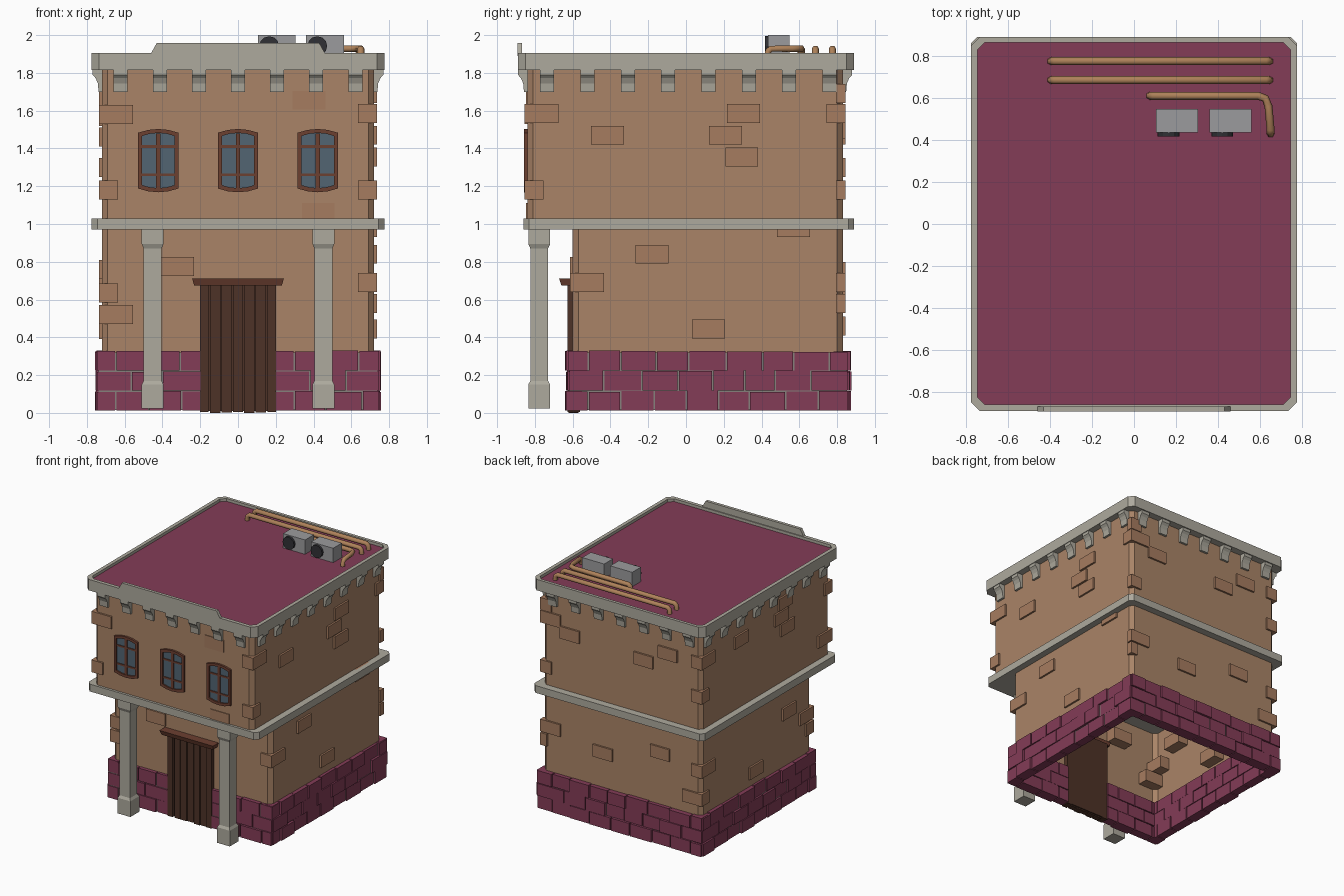
import bpy, bmesh, math, random
from mathutils import Matrix, Vector

if "Cube" in bpy.data.objects:
    bpy.data.objects.remove(bpy.data.objects["Cube"])

random.seed(4)


def mat(name, c):
    m = bpy.data.materials.new(name)
    m.diffuse_color = (*c, 1)
    m.use_nodes = True
    m.node_tree.nodes["Principled BSDF"].inputs["Base Color"].default_value = m.diffuse_color
    return m


WALL = mat("plaster", (0.40, 0.23, 0.135))
BRICK = mat("clay_brick", (0.38, 0.20, 0.115))
MAROON = mat("maroon", (0.23, 0.045, 0.095))
STONE = mat("stone", (0.42, 0.40, 0.34))
MORTAR = mat("mortar", (0.24, 0.22, 0.20))
WOOD = mat("dark_wood", (0.075, 0.032, 0.02))
FRAME = mat("window_wood", (0.15, 0.05, 0.03))
GLASS = mat("glass", (0.085, 0.13, 0.17))
COPPER = mat("copper", (0.42, 0.22, 0.10))
METAL = mat("metal", (0.33, 0.33, 0.34))
DARK = mat("fan_black", (0.03, 0.03, 0.035))


def finish(name, bm, m):
    bmesh.ops.recalc_face_normals(bm, faces=bm.faces)
    me = bpy.data.meshes.new(name)
    bm.to_mesh(me)
    bm.free()
    me.materials.append(m)
    ob = bpy.data.objects.new(name, me)
    bpy.context.collection.objects.link(ob)
    return ob


def loft(name, rings, m, start=True, end=True):
    """Skin a list of equal-length point loops, optionally capping the ends."""
    bm = bmesh.new()
    vs = [[bm.verts.new(p) for p in r] for r in rings]
    n = len(vs[0])
    for a, b in zip(vs, vs[1:]):
        for i in range(n):
            j = (i + 1) % n
            bm.faces.new((a[i], a[j], b[j], b[i]))
    if start:
        bm.faces.new(vs[0])
    if end:
        bm.faces.new(vs[-1])
    return finish(name, bm, m)


def rect(x, y0, y1, z, c=0.03, cx=0):
    """Rectangle loop with chamfered corners, half-width x."""
    if c == 0:
        return [(cx - x, y0, z), (cx + x, y0, z), (cx + x, y1, z), (cx - x, y1, z)]
    return [(cx - x + c, y0, z), (cx + x - c, y0, z), (cx + x, y0 + c, z), (cx + x, y1 - c, z),
            (cx + x - c, y1, z), (cx - x + c, y1, z), (cx - x, y1 - c, z), (cx - x, y0 + c, z)]


def boxes(name, items, m):
    """One mesh from (x0, x1, y0, y1, z0, z1) boxes."""
    bm = bmesh.new()
    for x0, x1, y0, y1, z0, z1 in items:
        M = Matrix.Translation(((x0 + x1) / 2, (y0 + y1) / 2, (z0 + z1) / 2))
        bmesh.ops.create_cube(bm, size=1, matrix=M @ Matrix.Diagonal((x1 - x0, y1 - y0, z1 - z0, 1)))
    return finish(name, bm, m)


# walls, ledge, cornice and roof
loft("lower_wall", [rect(.72, -.60, .83, z) for z in (.02, .975)], WALL, False, False)
loft("upper_wall", [rect(.72, -.84, .83, z) for z in (1.02, 1.83)], WALL, False, False)
loft("floor_ledge", [rect(.775, -.86, .89, z) for z in (.97, 1.03)], STONE)
loft("cornice", [rect(.775, -.89, .89, 1.815, .04), rect(.775, -.89, .89, 1.905, .04),
                 rect(.745, -.86, .865, 1.905, .035), rect(.745, -.86, .865, 1.88, .035)], STONE, True, False)
loft("roof", [rect(.745, -.86, .865, z, .035) for z in (1.87, 1.882)], MAROON)
par = [(-.46, 1.89), (.46, 1.89), (.46, 1.905), (.43, 1.958), (-.43, 1.958), (-.46, 1.905)]
loft("front_parapet", [[(x, y, z) for x, z in par] for y in (-.893, -.868)], STONE)

# corbels under the cornice
prof = [(-.02, 1.82), (.05, 1.82), (.05, 1.79), (.034, 1.772), (.022, 1.745), (.018, 1.70), (-.02, 1.70)]


def corbel(bm, x, y, ang):
    M = Matrix.Translation((x, y, 0)) @ Matrix.Rotation(ang, 4, 'Z')
    a, b = ([bm.verts.new(M @ Vector((o, s, z))) for o, z in prof] for s in (-.037, .037))
    bm.faces.new(a)
    bm.faces.new(b)
    for i in range(len(prof)):
        j = (i + 1) % len(prof)
        bm.faces.new((a[i], a[j], b[j], b[i]))


bm = bmesh.new()
for i in range(7):
    x = (i - 3) * .207
    corbel(bm, x, -.84, -math.pi / 2)
    corbel(bm, x, .83, math.pi / 2)
for i in range(8):
    y = -.735 + i * .2135
    corbel(bm, .72, y, 0)
    corbel(bm, -.72, y, math.pi)
finish("corbels", bm, STONE)

# stone base: mortar core with three courses of bricks
rows, g = [], .004
for r in range(3):
    z0 = .012 + r * .106
    z1 = z0 + .102

    def course(a, b, add):
        p = a
        step = .185
        nxt = a + (step if r % 2 else step * .55)
        while p < b - .01:
            if b - nxt < .08:
                nxt = b
            d = random.uniform(-.012, .008)
            add(p + g, nxt - g, d, z1 + random.uniform(-.004, .004))
            p, nxt = nxt, nxt + step * random.uniform(.85, 1.1)

    for a, b in ((-.75, -.195), (.195, .75)):
        course(a, b, lambda p, q, d, t: rows.append((p, q, -.635 - d, -.55, z0, t)))
    course(-.75, .75, lambda p, q, d, t: rows.append((p, q, .78, .868 + d, z0, t)))
    course(-.62, .86, lambda p, q, d, t: rows.append((.67, .75 + d, p, q, z0, t)))
    course(-.62, .86, lambda p, q, d, t: rows.append((-.75 - d, -.67, p, q, z0, t)))
boxes("base_bricks", rows, MAROON)
e = .738
boxes("base_mortar", [(.725, e, -.615, .85, .016, .32), (-e, -.725, -.615, .85, .016, .32),
                      (-e, e, .835, .852, .016, .32), (-e, -.19, -.62, -.605, .016, .32),
                      (.19, e, -.62, -.605, .016, .32)], MORTAR)

# loose bricks showing through the plaster: (position along wall, height)
h, w, t, d = .05, .087, .015, .09
loose = []
for u, z in [(-.32, .775), (.375, 1.655), (.425, 1.06)]:
    f = -.60 if z < 1 else -.84
    loose.append((u - w, u + w, f - (t if z < 1 else .006), f + d, z - h, z + h))
for u, z in [(.17, .61), (.47, 1.5), (-.2, 1.47), (-.42, 1.58), (-.35, .75)]:
    loose.append((u - w, u + w, .83 - d, .83 + t, z - h, z + h))
for u, z in [(-.415, 1.47), (.305, 1.585), (.21, 1.47), (.295, 1.355), (.57, .98), (-.18, .84), (.12, .445)]:
    loose.append((.72 - d, .72 + t, u - w, u + w, z - h, z + h))
for u, z in [(.32, 1.585), (-.25, 1.68), (-.2, 1.57), (-.28, 1.46), (.13, .44), (-.3, .76)]:
    loose.append((-.72 - t, -.72 + d, u - w, u + w, z - h, z + h))
# corner bricks: side x, side y, height, length along x, length along y
for sx, sy, z, lx, ly in [(-1, -1, .52, .18, .1), (-1, -1, .635, .1, .18), (1, -1, .69, .1, .18),
                          (-1, -1, 1.58, .18, .1), (1, -1, 1.585, .1, .18), (1, -1, 1.18, .1, .1),
                          (-1, -1, 1.18, .1, .18), (1, 1, 1.585, .18, .1), (1, 1, 1.69, .1, .05),
                          (1, 1, .69, .18, .05), (1, 1, .58, .06, .05), (1, 1, 1.18, .1, .05),
                          (-1, 1, 1.58, .1, .18), (-1, 1, 1.3, .1, .1), (-1, 1, .69, .1, .18),
                          (-1, 1, .46, .18, .1)]:
    f = .83 if sy > 0 else (.60 if z < 1 else .84)
    xs = sorted((sx * (.72 + t), sx * (.735 - lx)))
    ys = sorted((sy * (f + t), sy * (f + t - ly)))
    loose.append((*xs, *ys, z - h, z + h))
boxes("wall_bricks", loose, BRICK)


# arched windows
def arch(hw, z0, z1, bow, y, cx):
    us = [-1, -.5, 0, .5, 1]
    return ([(cx + u * hw, y, z0 + bow * u * u) for u in us] +
            [(cx + u * hw, y, z1 - bow * u * u) for u in reversed(us)])


for k, cx in enumerate((-.422, 0, .422)):
    n = f"_{k + 1}"
    out, inn = (.107, 1.168, 1.503, .02), (.086, 1.19, 1.482, .016)
    loft("window_frame" + n, [arch(*out, -.83, cx), arch(*out, -.857, cx),
                              arch(*inn, -.857, cx), arch(*inn, -.843, cx)], FRAME, True, False)
    loft("window_glass" + n, [arch(*inn, y, cx) for y in (-.842, -.846)], GLASS)
    boxes("window_bars" + n, [(cx - .011, cx + .011, -.854, -.842, 1.19, 1.48)] +
          [(cx - .088, cx + .088, -.852, -.842, z - .007, z + .007) for z in (1.26, 1.41)], FRAME)

# porch columns
for s, n in ((-1, "left_column"), (1, "right_column")):
    loft(n, [rect(r, -.777 - r, -.777 + r, z, 0, s * .452) for r, z in
             ((.058, .022), (.058, .15), (.047, .17), (.047, .87), (.058, .895), (.058, .975))], STONE)

# door
boxes("door_frame", [(-.2, -.155, -.628, -.56, .006, .68), (.155, .2, -.628, -.56, .006, .68)], WOOD)
boxes("door_planks", [(-.147 + i * .06, -.093 + i * .06, -.617 - .004 * (i % 2), -.57,
                       .002 * (i % 3), .68) for i in range(5)], WOOD)
boxes("door_backing", [(-.16, .16, -.605, -.56, .01, .68)], WOOD)
loft("door_lintel", [rect(.232, -.66, -.57, .675, 0), rect(.243, -.672, -.57, .712, 0)], FRAME)

# rooftop cooling units with fans
for k, x in enumerate((.105, .36)):
    boxes(f"cooling_unit_{k + 1}", [(x, x + .2, .435, .548, 1.875, 2.0)], METAL)
    bm = bmesh.new()
    M = Matrix.Translation((x + .06, .427, 1.942)) @ Matrix.Rotation(math.pi / 2, 4, 'X')
    bmesh.ops.create_cone(bm, cap_ends=True, segments=12, radius1=.052, radius2=.052, depth=.02, matrix=M)
    finish(f"cooling_fan_{k + 1}", bm, DARK)


# rooftop pipes
def pipe(name, pts):
    c = bpy.data.curves.new(name, 'CURVE')
    c.dimensions = '3D'
    c.bevel_depth, c.bevel_resolution, c.use_fill_caps = .019, 1, True
    s = c.splines.new('POLY')
    s.points.add(len(pts) - 1)
    for p, q in zip(s.points, pts):
        p.co = (*q, 1)
    c.materials.append(COPPER)
    ob = bpy.data.objects.new(name, c)
    bpy.context.collection.objects.link(ob)
    bpy.ops.object.select_all(action='DESELECT')
    ob.select_set(True)
    bpy.context.view_layer.objects.active = ob
    bpy.ops.object.convert(target='MESH')


zt, zb = 1.928, 1.88
for n, y in (("back_pipe", .775), ("middle_pipe", .685)):
    pipe(n, [(-.395, y, zb), (-.39, y, 1.915), (-.375, y, zt), (.625, y, zt), (.64, y, 1.915), (.645, y, zb)])
pipe("bent_pipe", [(.075, .61, zb), (.08, .61, 1.915), (.095, .61, zt), (.59, .61, zt), (.625, .598, zt),
                   (.64, .56, zt), (.65, .45, zt), (.65, .435, 1.915), (.65, .43, zb)])
